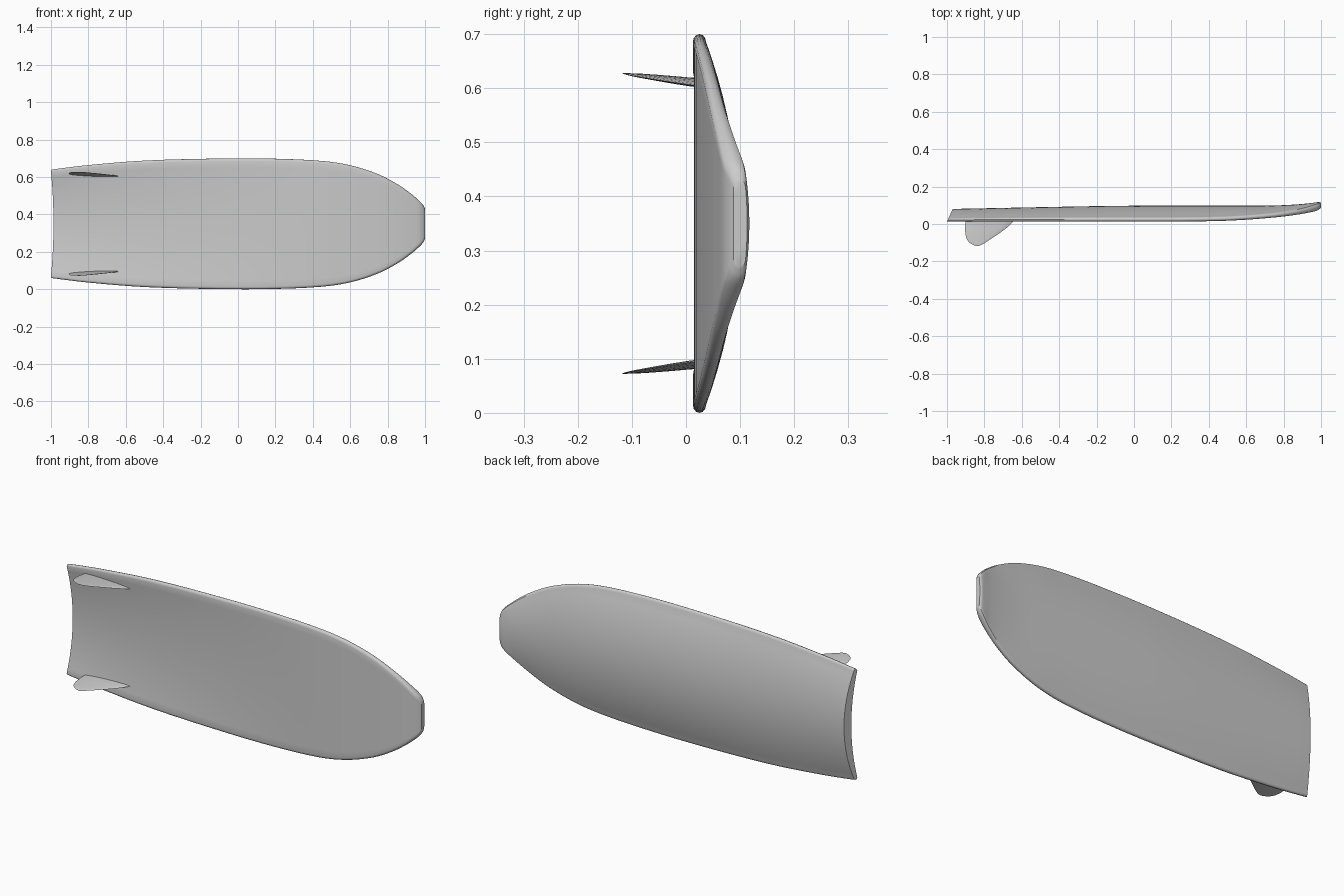
import bpy, bmesh, math
from mathutils import Vector

cube = bpy.data.objects.get("Cube")
if cube:
    bpy.data.objects.remove(cube)

grey = bpy.data.materials.new("plain_grey")
grey.use_nodes = True
COLOUR = (0.6, 0.6, 0.6, 1)
grey.diffuse_color = COLOUR
grey.node_tree.nodes["Principled BSDF"].inputs["Base Color"].default_value = COLOUR

MID = 0.35  # height of the board's centre line


def loft(name, rings, angle):
    """Skin a list of closed rings and cap both ends."""
    bm = bmesh.new()
    loops = [[bm.verts.new(p) for p in ring] for ring in rings]
    for a, b in zip(loops, loops[1:]):
        n = len(a)
        for i in range(n):
            j = (i + 1) % n
            bm.faces.new((a[i], a[j], b[j], b[i]))
    bm.faces.new(loops[0])
    bm.faces.new(loops[-1])
    bmesh.ops.recalc_face_normals(bm, faces=bm.faces)
    mesh = bpy.data.meshes.new(name)
    bm.to_mesh(mesh)
    bm.free()
    mesh.materials.append(grey)
    obj = bpy.data.objects.new(name, mesh)
    bpy.context.collection.objects.link(obj)
    bpy.ops.object.select_all(action='DESELECT')
    obj.select_set(True)
    bpy.context.view_layer.objects.active = obj
    bpy.ops.object.shade_smooth_by_angle(angle=math.radians(angle))
    return obj


def refine(points, steps):
    """Smooth curve through the points, by Hermite segments with x-aware slopes."""
    pts = [Vector(p) for p in points]
    last = len(pts) - 1
    slopes = []
    for i in range(last + 1):
        a, b = pts[max(i - 1, 0)], pts[min(i + 1, last)]
        slopes.append((b - a) / (b[0] - a[0]))
    out = []
    for i in range(last):
        a, b = pts[i], pts[i + 1]
        d = b[0] - a[0]
        for k in range(steps):
            t = k / steps
            s = t * t * (3 - 2 * t)
            out.append(a * (1 - s) + b * s + slopes[i] * d * t * (1 - t) ** 2
                       - slopes[i + 1] * d * t * t * (1 - t))
            out[-1][0] = a[0] + d * t
    return out + [pts[-1]]


# Board stations: x, half width, bottom y, rail thickness, deck crown y
STATIONS = [
    (-1, .29, .013, .018, .08), (-.8, .314, .013, .02, .084),
    (-.5, .338, .013, .023, .09), (-.1, .349, .013, .024, .097),
    (.2, .348, .013, .024, .098), (.45, .336, .016, .024, .098),
    (.6, .313, .023, .025, .098), (.75, .265, .035, .026, .099),
    (.86, .207, .048, .029, .104), (.93, .157, .06, .034, .11),
    (.97, .122, .069, .038, .115), (.99, .1, .079, .032, .117),
    (1, .08, .088, .022, .113),
]


def section(x, half, low, rail, top):
    hollow = .03 * max(0, (.4 - x) / 1.4)   # concave underside towards the tail
    r = min(.014, rail * .6)
    flat = half - r
    ring = []
    spans = [i / 10 for i in range(-10, 11)]
    for t in spans:
        ring.append((t * flat, low + hollow * (1 - t * t)))
    arc = [(math.sin(k * math.pi / 6), math.cos(k * math.pi / 6)) for k in range(1, 6)]
    for s, c in arc:
        ring.append((flat + r * s, low + rail * (1 - c) / 2))
    for t in reversed(spans):
        ring.append((t * flat, low + rail + (top - low - rail) * (1 - t * t)))
    for s, c in arc:
        ring.append((-flat - r * s, low + rail * (1 + c) / 2))
    rake = .45 if x < -.99 else 0           # slanted tail cut
    return [Vector((x + rake * (y - low), y, MID + z)) for z, y in ring]


loft("board", [section(*s) for s in refine(STATIONS, 4)], 35)

# Fin slices from root to tip: y, trailing x, leading x, outward lean
FIN = [(.03, -.9, -.63, 0), (.01, -.902, -.648, .001), (-.02, -.903, -.68, .004),
       (-.05, -.902, -.72, .007), (-.08, -.895, -.765, .01),
       (-.1, -.88, -.795, .012), (-.111, -.862, -.815, .0135),
       (-.117, -.845, -.83, .0145)]


def fin(name, side):
    rings = []
    for y, back, front, lean in FIN:
        ring = []
        for k in range(16):
            a = 2 * math.pi * k / 16
            u = (1 - math.cos(a)) / 2
            x = back + (front - back) * u
            thick = .007 * (front - back) / .27 * math.sin(a)
            toe = -.04 * (x + .77)          # toed in towards the nose
            ring.append(Vector((x, y, MID + side * (.26 + lean + toe + thick))))
        rings.append(ring)
    loft(name, rings, 40)


fin("upper_fin", 1)
fin("lower_fin", -1)
